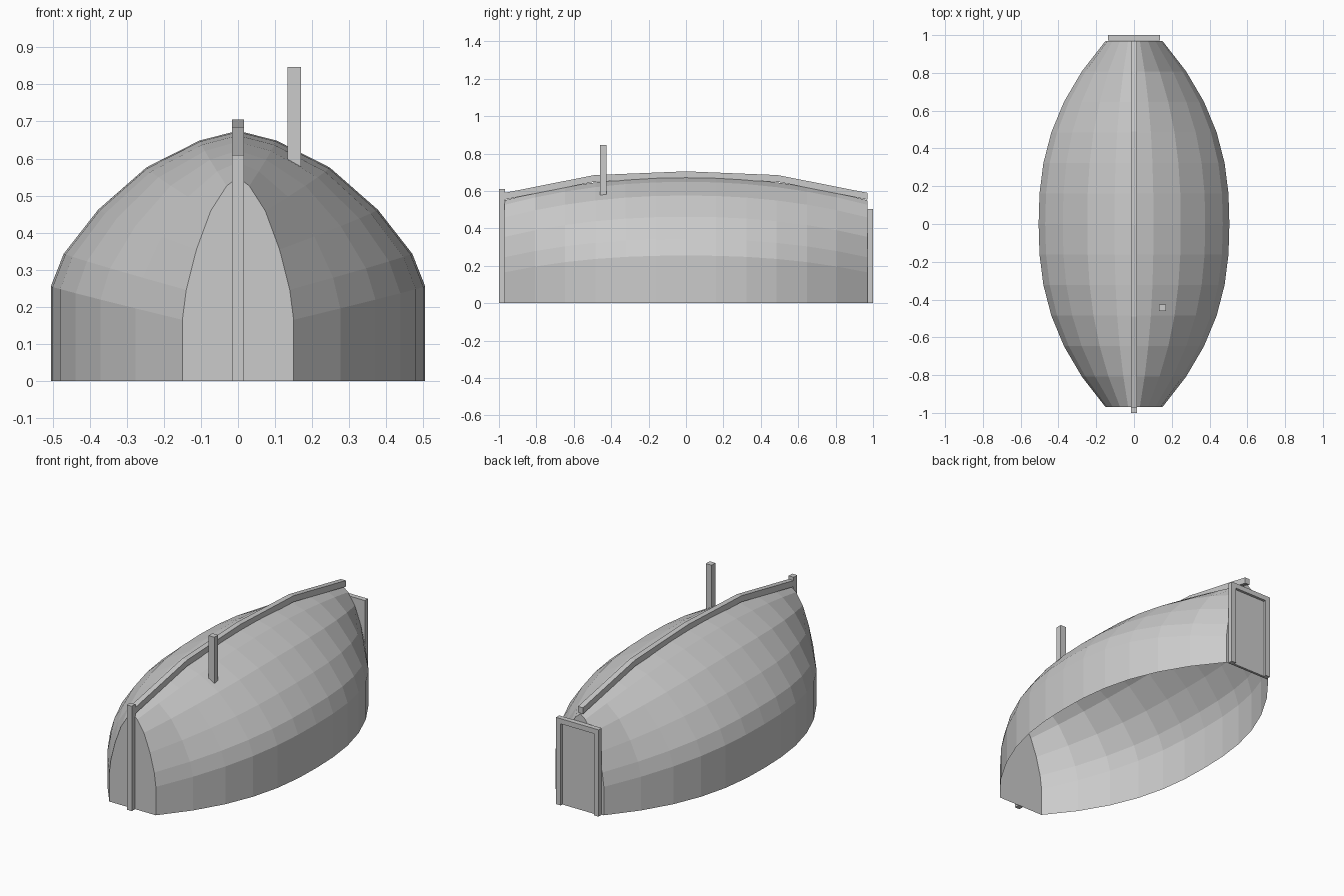
import bpy, bmesh

if "Cube" in bpy.data.objects:
    bpy.data.objects.remove(bpy.data.objects["Cube"])

def make_object(name, bm):
    bmesh.ops.recalc_face_normals(bm, faces=bm.faces)
    mesh = bpy.data.meshes.new(name)
    bm.to_mesh(mesh)
    bm.free()
    obj = bpy.data.objects.new(name, mesh)
    bpy.context.collection.objects.link(obj)
    return obj

def box(name, x0, x1, y0, y1, z0, z1):
    bm = bmesh.new()
    bmesh.ops.create_cube(bm, size=1)
    for v in bm.verts:
        v.co = ((x0 + x1) / 2 + v.co.x * (x1 - x0),
                (y0 + y1) / 2 + v.co.y * (y1 - y0),
                (z0 + z1) / 2 + v.co.z * (z1 - z0))
    return make_object(name, bm)

# Half arch: width fraction and height fraction between eave and ridge
ARCH = [(1, 0), (0.931, 0.21), (0.747, 0.493), (0.49, 0.764), (0.204, 0.938)]
END = 0.97
STATIONS = 12

def section(t):
    a = abs(t)
    w = 0.505 - 0.355 * a ** 2.4
    eave = 0.255 - 0.09 * a ** 2.3
    ridge = 0.675 - 0.125 * a ** 2.1
    half = [(w, 0)] + [(w * f, eave + (ridge - eave) * h) for f, h in ARCH]
    return half + [(0, ridge)] + [(-x, z) for x, z in reversed(half)]

# Bowed hall shell, open underneath, closed by flat gable ends
bm = bmesh.new()
rings = []
for i in range(STATIONS + 1):
    t = 2 * i / STATIONS - 1
    rings.append([bm.verts.new((x, t * END, z)) for x, z in section(t)])
for a, b in zip(rings, rings[1:]):
    for j in range(len(a) - 1):
        bm.faces.new((a[j], a[j + 1], b[j + 1], b[j]))
bm.faces.new(rings[0])
bm.faces.new(rings[-1])
make_object("hall_shell", bm)

# Ridge beam following the roof in four straight lengths
bm = bmesh.new()
loops = []
for y, top in [(-0.97, 0.59), (-0.49, 0.685), (0, 0.705), (0.49, 0.685), (0.97, 0.59)]:
    loops.append([bm.verts.new((x, y, top - d)) for x, d in
                  [(-0.016, 0), (0.016, 0), (0.016, 0.036), (-0.016, 0.036)]])
for a, b in zip(loops, loops[1:]):
    for j in range(4):
        k = (j + 1) % 4
        bm.faces.new((a[j], a[k], b[k], b[j]))
bm.faces.new(loops[0])
bm.faces.new(loops[-1])
make_object("ridge_beam", bm)

# Front post and smoke vent
box("front_post", -0.016, 0.016, -1, -0.968, 0, 0.61)
box("smoke_vent", 0.133, 0.17, -0.46, -0.425, 0.57, 0.847)

# Back door with its frame
for side, s in (("left", -1), ("right", 1)):
    x0, x1 = sorted((s * 0.107, s * 0.137))
    box("door_post_" + side, x0, x1, 0.971, 1, 0, 0.475)
box("door_lintel", -0.137, 0.137, 0.971, 1, 0.475, 0.505)
box("door_panel", -0.107, 0.107, 0.972, 0.985, 0, 0.475)
